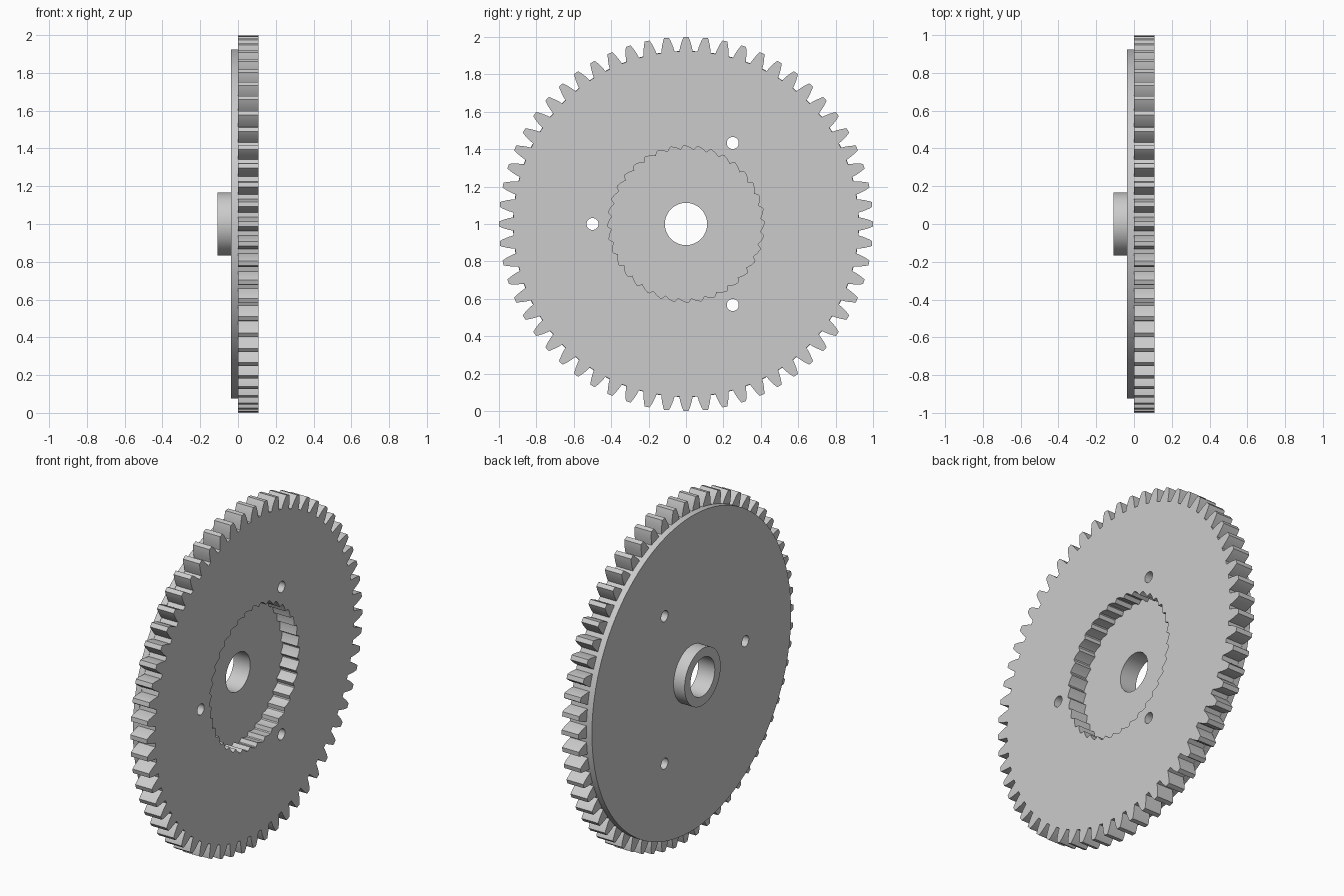
import bpy, bmesh
from math import sin, cos, pi, radians

cube = bpy.data.objects.get("Cube")
if cube:
    bpy.data.objects.remove(cube, do_unlink=True)

# One plain grey for the whole wheel
grey = bpy.data.materials.new("light_grey")
grey.use_nodes = True
colour = (0.6, 0.6, 0.6, 1)
grey.diffuse_color = colour
grey.node_tree.nodes["Principled BSDF"].inputs["Base Color"].default_value = colour

AXLE_Z = 1.0
THICK = 0.108
FLANGE = 0.036
BORE = 0.113


def circle(radius, y=0.0, z=0.0, count=96):
    """Closed loop of (y, z) points."""
    return [(y + radius * cos(2 * pi * i / count),
             z + radius * sin(2 * pi * i / count)) for i in range(count)]


def toothed(count, tooth):
    """Repeat one tooth, given as (radius, fraction of pitch), round a circle."""
    pitch = 2 * pi / count
    return [(r * cos((i + f) * pitch), r * sin((i + f) * pitch))
            for i in range(count) for r, f in tooth]


def plate(name, x0, x1, loops):
    """Fill an outline with holes across the axle and extrude it along x."""
    bm = bmesh.new()
    edges = []
    for loop in loops:
        verts = [bm.verts.new((x0, y, z)) for y, z in loop]
        edges += [bm.edges.new((a, b)) for a, b in zip(verts, verts[1:] + verts[:1])]
    bmesh.ops.triangle_fill(bm, edges=edges, use_beauty=True, normal=(1, 0, 0))
    grown = bmesh.ops.extrude_face_region(bm, geom=bm.faces[:], use_keep_orig=True)
    moved = [g for g in grown["geom"] if isinstance(g, bmesh.types.BMVert)]
    bmesh.ops.translate(bm, verts=moved, vec=(x1 - x0, 0, 0))
    bmesh.ops.recalc_face_normals(bm, faces=bm.faces[:])
    mesh = bpy.data.meshes.new(name)
    bm.to_mesh(mesh)
    bm.free()
    mesh.materials.append(grey)
    obj = bpy.data.objects.new(name, mesh)
    obj.location.z = AXLE_Z
    bpy.context.collection.objects.link(obj)
    bpy.ops.object.select_all(action="DESELECT")
    obj.select_set(True)
    bpy.context.view_layer.objects.active = obj
    bpy.ops.object.shade_smooth_by_angle(angle=radians(20))
    return obj


# Outer tooth flank from root to tip, mirrored to the other side
flank = [(0.923, 0.37), (0.945, 0.32), (0.968, 0.25), (0.985, 0.19), (1.0, 0.125)]
gear_tooth = [(r, -f) for r, f in flank] + flank[::-1]

# Inner ratchet tooth: long ramp, short step
ratchet_tooth = [(0.398, -0.6), (0.412, -0.2), (0.419, 0.1), (0.417, 0.2)]

# Three bolt holes shared by the gear and the flange
bolt_holes = [circle(0.032, 0.5 * cos(a), 0.5 * sin(a), 32)
              for a in (pi / 3, pi, -pi / 3)]

plate("toothed_wheel", 0, THICK,
      [toothed(60, gear_tooth), toothed(36, ratchet_tooth)] + bolt_holes)
plate("backing_flange", -FLANGE, 0, [circle(0.925, count=160), circle(BORE)] + bolt_holes)
plate("hub_collar", -THICK, -FLANGE, [circle(0.167), circle(BORE)])
